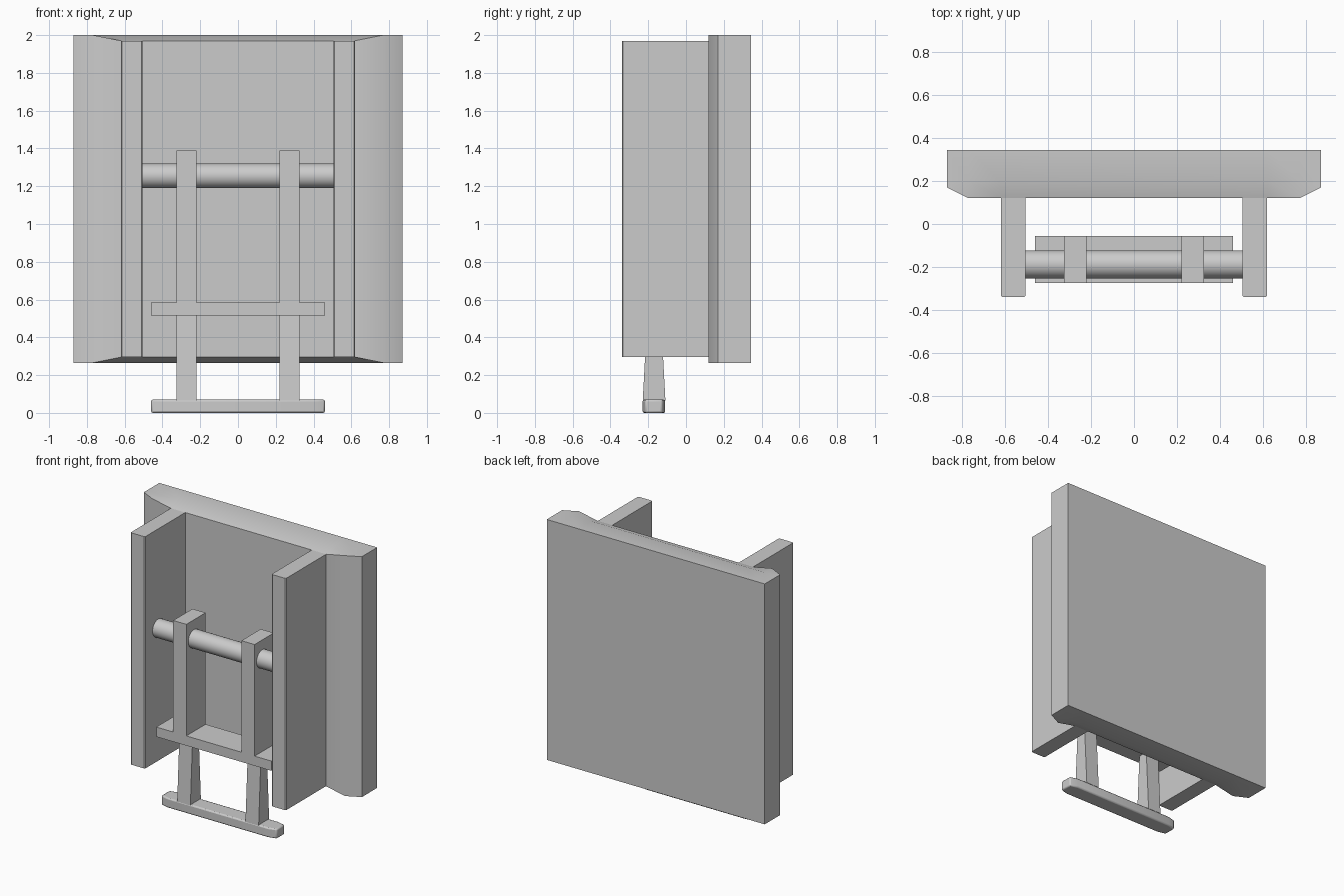
import bpy, bmesh

if "Cube" in bpy.data.objects:
    bpy.data.objects.remove(bpy.data.objects["Cube"])


def loft(name, loops, smooth=False, bevel=0.0):
    """Skin a list of equal-length closed loops and cap both ends."""
    bm = bmesh.new()
    rings = [[bm.verts.new(p) for p in loop] for loop in loops]
    n = len(rings[0])
    for a, b in zip(rings, rings[1:]):
        for i in range(n):
            j = (i + 1) % n
            bm.faces.new((a[i], a[j], b[j], b[i]))
    bm.faces.new(rings[0])
    bm.faces.new(rings[-1])
    bmesh.ops.recalc_face_normals(bm, faces=bm.faces)
    me = bpy.data.meshes.new(name)
    bm.to_mesh(me)
    bm.free()
    ob = bpy.data.objects.new(name, me)
    bpy.context.collection.objects.link(ob)
    if bevel:
        mod = ob.modifiers.new("bevel", 'BEVEL')
        mod.width = bevel
        mod.segments = 2
    if smooth:
        bpy.ops.object.select_all(action='DESELECT')
        ob.select_set(True)
        bpy.context.view_layer.objects.active = ob
        bpy.ops.object.shade_smooth_by_angle()
    return ob


def rect(x0, x1, y0, y1, z):
    return [(x0, y0, z), (x1, y0, z), (x1, y1, z), (x0, y1, z)]


def box(name, x0, x1, y0, y1, z0, z1, bevel=0.0):
    return loft(name, [rect(x0, x1, y0, y1, z0), rect(x0, x1, y0, y1, z1)], bevel=bevel)


# Back panel: chamfered front sides, lowered front lip between the rails
BOT, TOP, BACK, RIDGE = 0.265, 2.0, 0.345, 0.20
columns = [(0.87, 0.17, 0.0), (0.77, 0.12, 0.0), (0.62, 0.12, 0.03)]
columns = [(-x, y, d) for x, y, d in columns] + columns[::-1]
loft("back_panel", [[(x, BACK, TOP), (x, RIDGE, TOP), (x, y, TOP - d),
                     (x, y, BOT + d), (x, RIDGE, BOT), (x, BACK, BOT)]
                    for x, y, d in columns], smooth=True)

# Shelf between the upper and lower legs
box("shelf", -0.46, 0.46, -0.275, -0.055, 0.515, 0.585)

for side, s in (("left", -1), ("right", 1)):
    # Side rails with a fine chamfer on the front edges
    profile = [(0.505, 0.12), (0.505, -0.333), (0.512, -0.34),
               (0.613, -0.34), (0.62, -0.333), (0.62, 0.12)]
    loft("side_rail_" + side, [[(s * x, y, z) for x, y in profile] for z in (0.297, 1.97)])
    # Upright post and the tapered leg below it
    a, b = sorted((s * 0.22, s * 0.325))
    box("upright_post_" + side, a, b, -0.275, -0.055, 0.585, 1.39)
    loft("lower_leg_" + side, [rect(a, b, -0.229, -0.109, 0.065),
                               rect(a, b, -0.205, -0.133, 0.515)])

# Cross rod held between the rails
bpy.ops.mesh.primitive_cylinder_add(vertices=32, radius=0.065, depth=1.01,
                                    location=(0, -0.188, 1.255), rotation=(0, 1.5707963, 0))
bpy.context.object.name = "cross_rod"
bpy.ops.object.shade_smooth_by_angle()

# Foot plate with narrowed, softened ends
outline = [(-0.46, -0.045), (-0.40, -0.06), (0.40, -0.06), (0.46, -0.045),
           (0.46, 0.045), (0.40, 0.06), (-0.40, 0.06), (-0.46, 0.045)]
loft("foot_plate", [[(x, y - 0.17, z) for x, y in outline] for z in (0.0, 0.07)],
     smooth=True, bevel=0.009)
